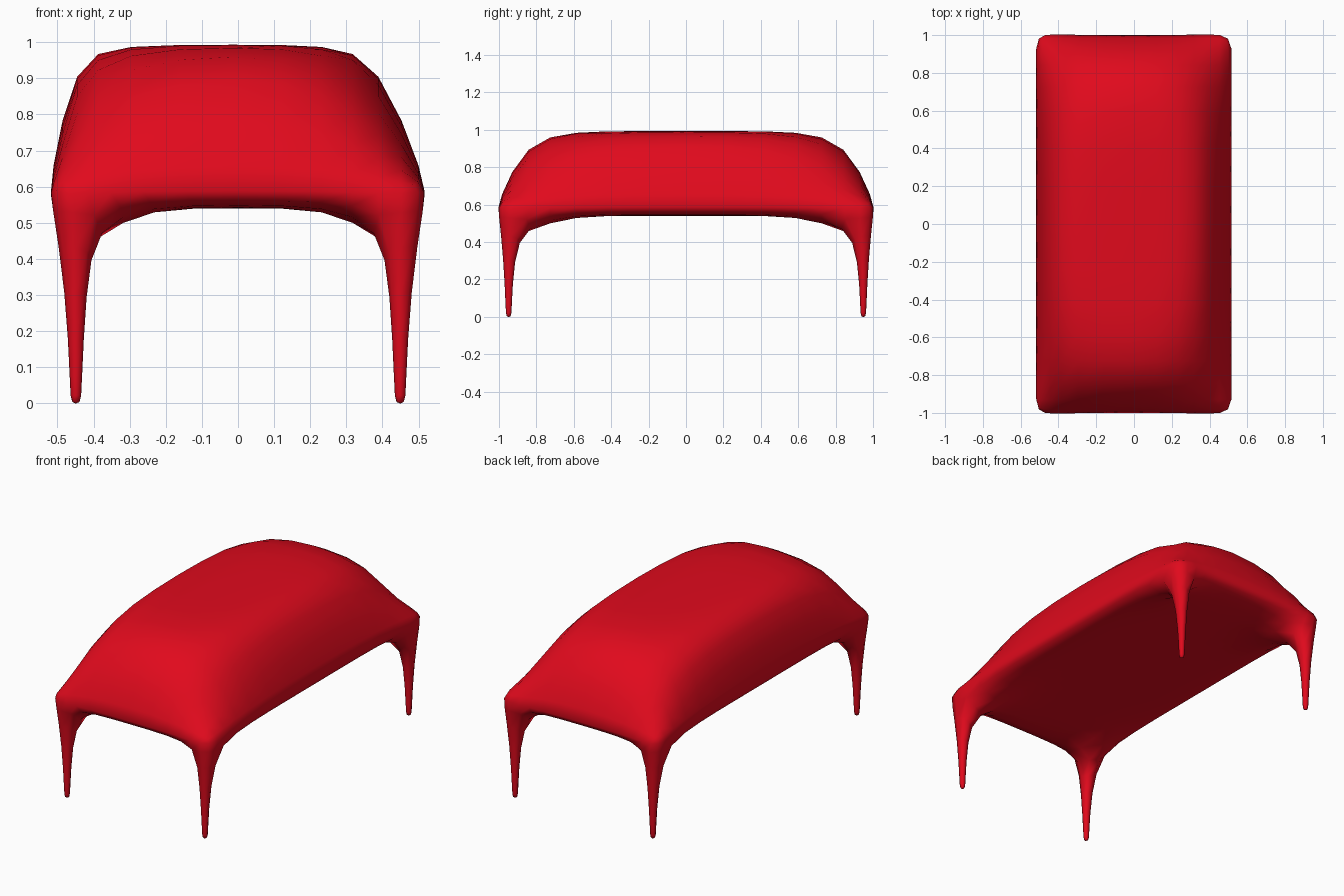
import bpy, bmesh

if "Cube" in bpy.data.objects:
    bpy.data.objects.remove(bpy.data.objects["Cube"])

# Control-cage columns: outer rim, leg inner edge, shoulder, middle
XB = [-0.522, -0.39, -0.25, 0.0, 0.25, 0.39, 0.522]     # underside
XT = [-0.522, -0.455, -0.33, 0.0, 0.25, 0.39, 0.522]    # raised top (wider on the left)
Y = [-1.008, -0.86, -0.6, -0.25, 0.25, 0.6, 0.86, 1.008]
RISE = [[0, 0, 0, 0],                                   # dome rise, rim to middle
        [0, 0.36, 0.74, 0.91],                          # (corners sag)
        [0, 0.74, 1, 1],
        [0, 0.92, 1, 1]]
RIM, TOP, EDGE, UNDER = 0.61, 0.993, 0.553, 0.54
NX, NY = len(XB), len(Y)

bm = bmesh.new()
top, bot = {}, {}
for i in range(NX):
    for j in range(NY):
        a, b = min(i, NX - 1 - i), min(j, NY - 1 - j)
        top[i, j] = bm.verts.new((XT[i], Y[j], RIM + (TOP - RIM) * RISE[a][b]))
        z = {(0, 0): 0.575, (1, 1): 0.42}.get((a, b), EDGE if 0 in (a, b) else UNDER)
        bot[i, j] = bm.verts.new((XB[i], Y[j], z))


def leg(quad, cx, cy):
    """Taper a leg down from an underside corner cell."""
    mx = sum(v.co.x for v in quad) / 4
    my = sum(v.co.y for v in quad) / 4
    ring = quad
    for z, h in ((0.31, 0.030), (0.035, 0.0165), (-0.004, 0.016)):
        new = [bm.verts.new((cx + (h if v.co.x > mx else -h),
                             cy + (h if v.co.y > my else -h), z)) for v in quad]
        for k in range(4):
            n = (k + 1) % 4
            bm.faces.new((ring[k], ring[n], new[n], new[k]))
        ring = new
    bm.faces.new(ring)


# Domed top, underside and legs
for i in range(NX - 1):
    for j in range(NY - 1):
        cell = [(i, j), (i + 1, j), (i + 1, j + 1), (i, j + 1)]
        bm.faces.new([top[c] for c in cell])
        under = [bot[c] for c in reversed(cell)]
        if i in (0, NX - 2) and j in (0, NY - 2):
            leg(under, 0.449 if i else -0.449, 0.948 if j else -0.948)
        else:
            bm.faces.new(under)

# Rim joining top and underside
rim = ([(i, 0) for i in range(NX - 1)] + [(NX - 1, j) for j in range(NY - 1)]
       + [(i, NY - 1) for i in range(NX - 1, 0, -1)] + [(0, j) for j in range(NY - 1, 0, -1)])
for k, a in enumerate(rim):
    b = rim[(k + 1) % len(rim)]
    bm.faces.new((bot[a], bot[b], top[b], top[a]))

bmesh.ops.recalc_face_normals(bm, faces=bm.faces)
for f in bm.faces:
    f.smooth = True
mesh = bpy.data.meshes.new("padded_bench")
bm.to_mesh(mesh)
bm.free()
bench = bpy.data.objects.new("padded_bench", mesh)
bpy.context.collection.objects.link(bench)

# Smooth skin
sub = bench.modifiers.new("smooth_skin", 'SUBSURF')
sub.levels = sub.render_levels = 1

red = bpy.data.materials.new("red")
red.diffuse_color = (0.75, 0.003, 0.012, 1)
red.use_nodes = True
red.node_tree.nodes["Principled BSDF"].inputs["Base Color"].default_value = red.diffuse_color
mesh.materials.append(red)
